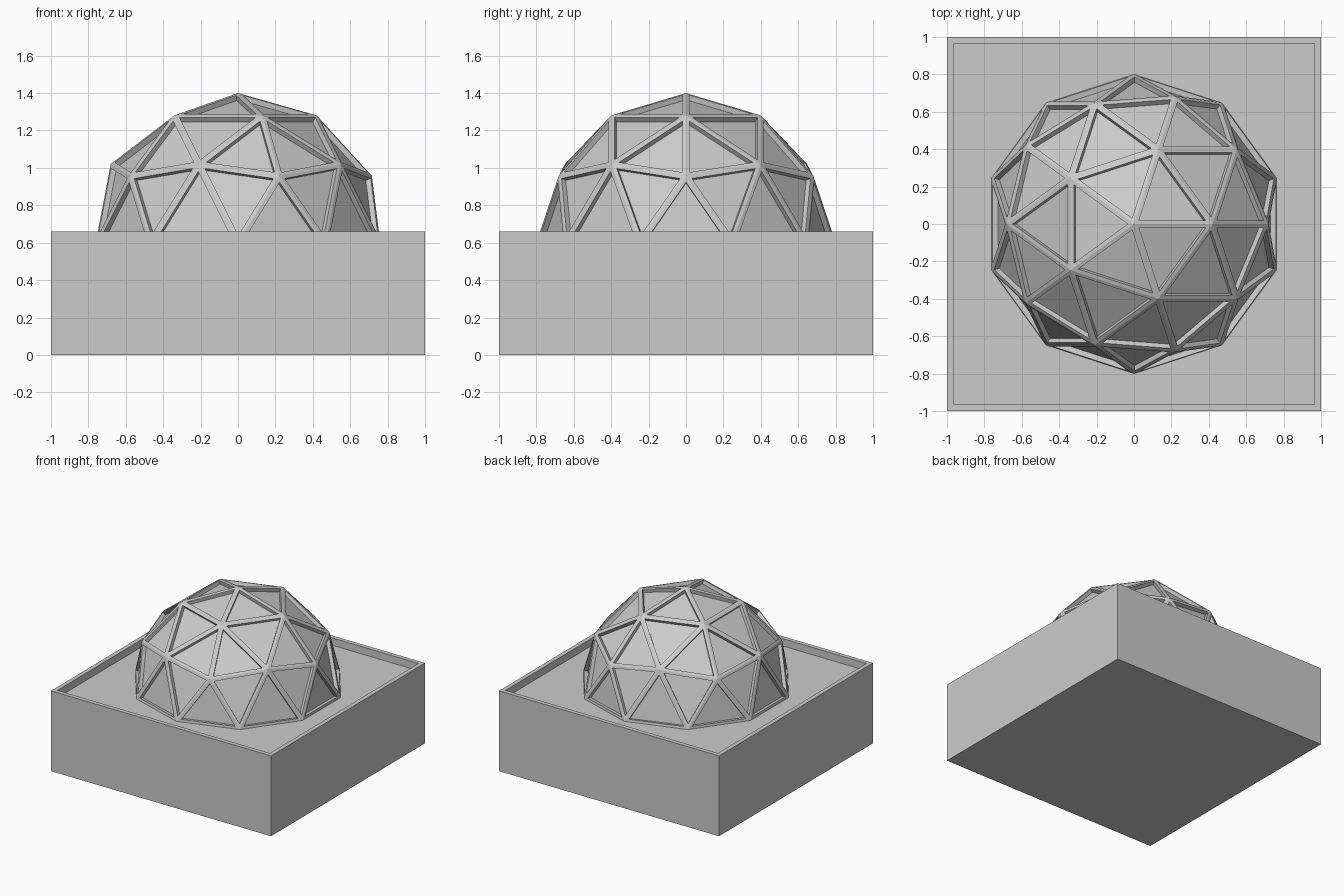
import bpy, bmesh

if "Cube" in bpy.data.objects:
    bpy.data.objects.remove(bpy.data.objects["Cube"])

RADIUS, FLOOR_Z = 0.8, 0.6
STRUT, RECESS = 0.02, 0.03

# Square base with a raised rim around a sunken floor
bpy.ops.mesh.primitive_cube_add(size=1, location=(0, 0, 0))
base = bpy.context.object
base.name = "base"
bm = bmesh.new()
bmesh.ops.create_cube(bm, size=1)
for v in bm.verts:
    v.co = (v.co.x * 2, v.co.y * 2, (v.co.z + 0.5) * 0.66)
bm.normal_update()
top = max(bm.faces, key=lambda f: f.normal.z)
bmesh.ops.inset_region(bm, faces=[top], thickness=0.05)
well = bmesh.ops.extrude_discrete_faces(bm, faces=[top])["faces"][0]
for v in well.verts:
    v.co.z = FLOOR_Z
bm.to_mesh(base.data)
bm.free()

# Geodesic dome: upper half of an icosphere, each triangle a recessed panel between struts
bpy.ops.mesh.primitive_ico_sphere_add(subdivisions=2, radius=RADIUS, location=(0, 0, FLOOR_Z))
dome = bpy.context.object
dome.name = "geodesic_dome"
bm = bmesh.new()
bm.from_mesh(dome.data)
lower = [f for f in bm.faces if f.calc_center_median().z < 0]
bmesh.ops.delete(bm, geom=lower, context='FACES')
panels = list(bm.faces)
bmesh.ops.inset_individual(bm, faces=panels, thickness=STRUT, use_even_offset=True)
bm.normal_update()
panels = bmesh.ops.extrude_discrete_faces(bm, faces=panels)["faces"]
for f in panels:
    f.normal_update()
    bmesh.ops.translate(bm, verts=list(f.verts), vec=f.normal * -RECESS)
bm.normal_update()
bm.to_mesh(dome.data)
bm.free()
